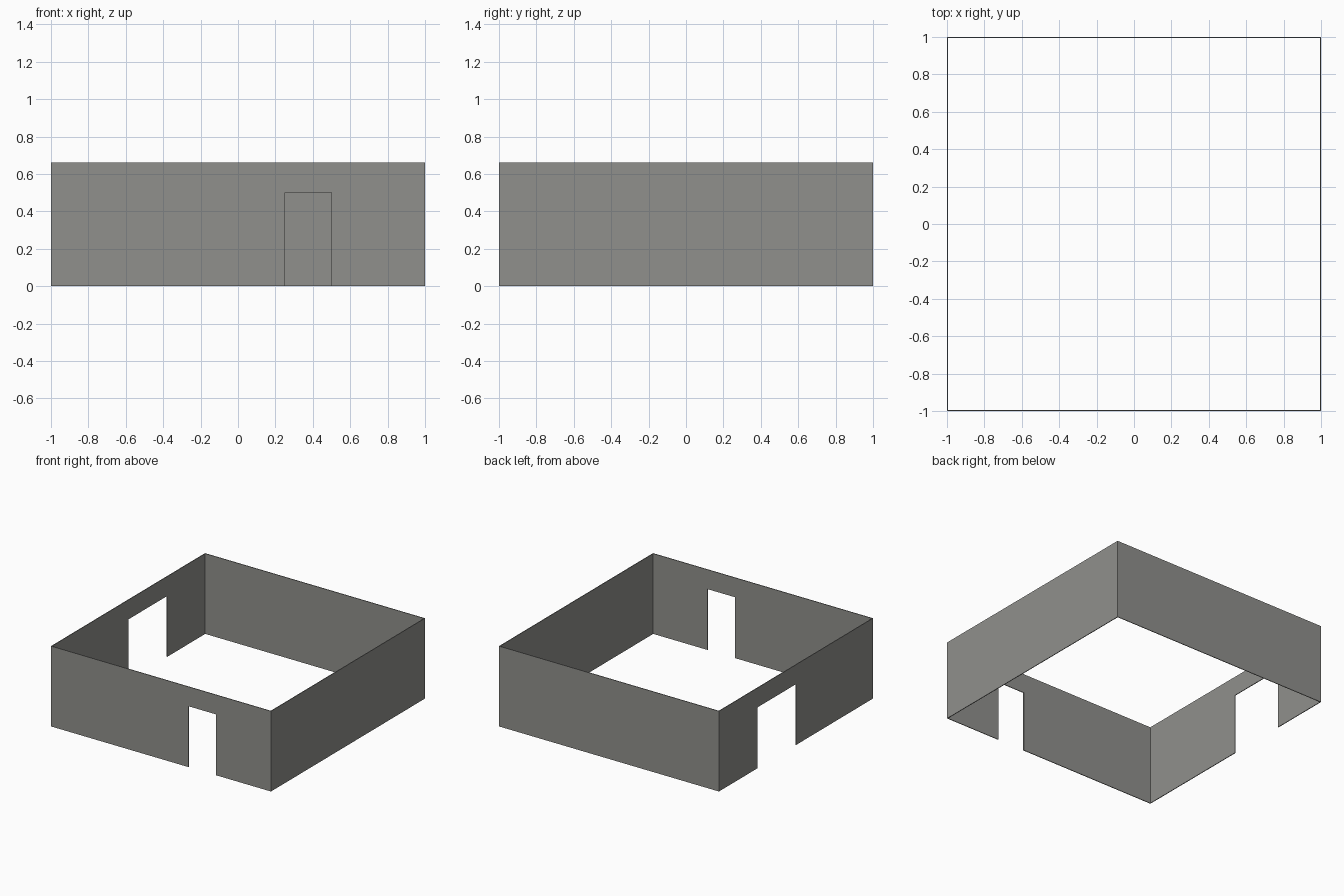
import bpy, bmesh, math
from mathutils import Matrix, Vector

if "Cube" in bpy.data.objects:
    bpy.data.objects.remove(bpy.data.objects["Cube"])

HEIGHT, DOOR_HEIGHT, THICKNESS = 0.66, 0.5, 0.006

grey = bpy.data.materials.new("wall_grey")
grey.diffuse_color = (0.28, 0.28, 0.265, 1)
grey.use_nodes = True
grey.node_tree.nodes["Principled BSDF"].inputs["Base Color"].default_value = grey.diffuse_color

bm = bmesh.new()


def add_wall(turn, door=None):
    """Wall outline seen from outside, turned about z; door is (left, right)."""
    pts = [(-1, 0)]
    if door:
        a, b = door
        pts += [(a, 0), (a, DOOR_HEIGHT), (b, DOOR_HEIGHT), (b, 0)]
    pts += [(1, 0), (1, HEIGHT), (-1, HEIGHT)]
    rot = Matrix.Rotation(math.radians(turn), 3, 'Z')
    bm.faces.new([bm.verts.new(rot @ Vector((x, -1, z))) for x, z in pts])


add_wall(0, (0.25, 0.5))      # front wall with narrow doorway
add_wall(90)                  # right wall
add_wall(180)                 # back wall
add_wall(-90, (-0.5, 0.0))    # left wall with wide doorway
bmesh.ops.remove_doubles(bm, verts=bm.verts, dist=0.001)
bm.normal_update()

mesh = bpy.data.meshes.new("room_walls")
bm.to_mesh(mesh)
bm.free()
mesh.materials.append(grey)
walls = bpy.data.objects.new("room_walls", mesh)
bpy.context.collection.objects.link(walls)

# Thin wall thickness, grown inwards
solid = walls.modifiers.new("thickness", 'SOLIDIFY')
solid.thickness = THICKNESS
solid.offset = -1
solid.use_even_offset = True
